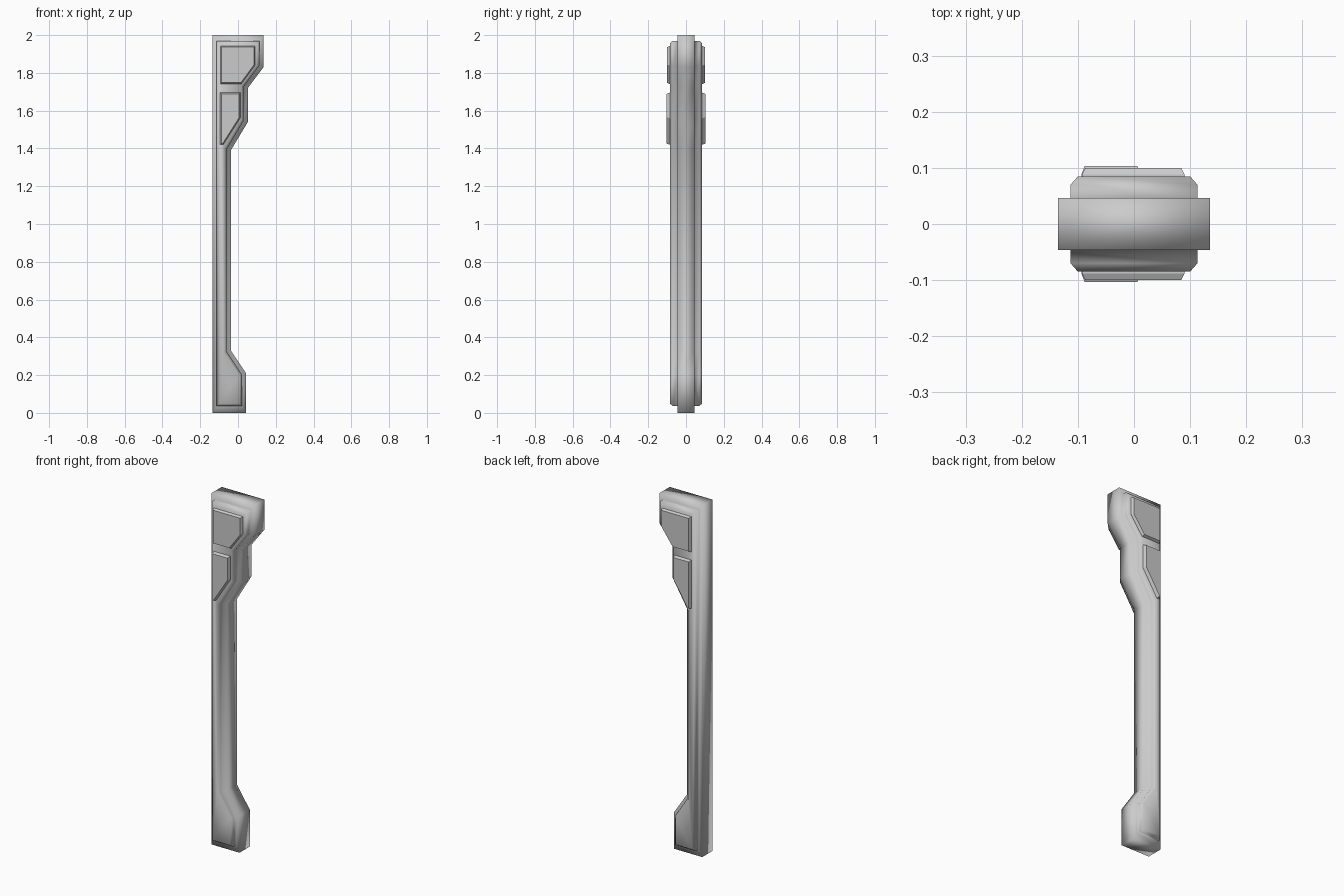
import bpy, bmesh
from mathutils import Vector

if "Cube" in bpy.data.objects:
    bpy.data.objects.remove(bpy.data.objects["Cube"])

# Side outlines (x, z), counter-clockwise seen from the front
POST = [(-.135, 0), (.042, 0), (.042, .21), (-.038, .33), (-.038, 1.39),
        (.052, 1.54), (.052, 1.72), (.135, 1.83), (.135, 2), (-.135, 2)]
UPPER = [(-.093, 1.742), (.018, 1.742), (.09, 1.84), (.09, 1.942), (-.093, 1.942)]
LOWER = [(-.094, 1.42), (-.078, 1.42), (.012, 1.562), (.012, 1.695), (-.094, 1.695)]


def inset(points, d):
    """Mitred inward offset of a closed outline."""
    pts = [Vector(p) for p in points]
    out = []
    for i, p in enumerate(pts):
        a = (p - pts[i - 1]).normalized()
        b = (pts[(i + 1) % len(pts)] - p).normalized()
        na, nb = Vector((-a.y, a.x)), Vector((-b.y, b.x))
        out.append(p + (na + nb) * d / (1 + na.dot(nb)))
    return out


def clamp_z(points, low, high):
    return [(p[0], min(max(p[1], low), high)) for p in points]


def loft(name, rings, smooth):
    """Skin a list of (outline, y) rings and cap both ends."""
    bm = bmesh.new()
    loops = [[bm.verts.new((p[0], y, p[1])) for p in o] for o, y in rings]
    n = len(loops[0])
    for r, s in zip(loops, loops[1:]):
        for i in range(n):
            j = (i + 1) % n
            bm.faces.new((r[i], r[j], s[j], s[i]))
    bm.faces.new(loops[0])
    bm.faces.new(loops[-1][::-1])
    bmesh.ops.recalc_face_normals(bm, faces=bm.faces)
    for f in bm.faces:
        f.smooth = smooth
    me = bpy.data.meshes.new(name)
    bm.to_mesh(me)
    bm.free()
    ob = bpy.data.objects.new(name, me)
    bpy.context.collection.objects.link(ob)
    return ob


# Post: wide core with a raised, chamfered layer on front and back
step = clamp_z(inset(POST, .022), .037, 1.97)
face = clamp_z(inset(POST, .035), .049, 1.957)
half = [(face, .085), (step, .07), (step, .046), (POST, .046)]
loft("post", [(o, -y) for o, y in half] + half[::-1], True)

# Raised plates on both faces of the head
for label, outline, top in (("upper_plate", UPPER, .1), ("lower_plate", LOWER, .103)):
    for side, s in (("front", -1), ("back", 1)):
        loft(f"{label}_{side}",
             [(outline, s * .08), (outline, s * .088), (inset(outline, .006), s * top)], False)
